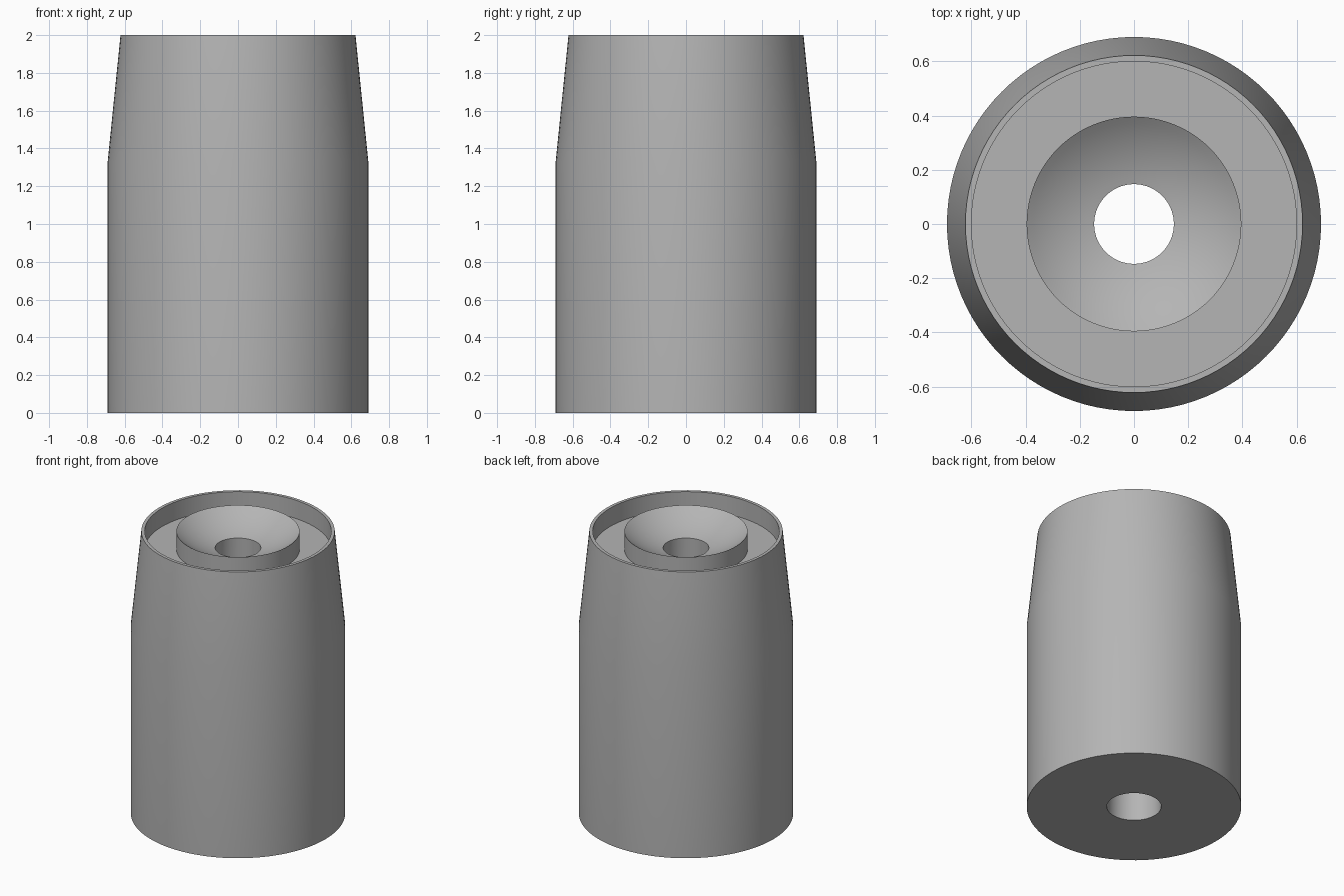
import bpy, bmesh, math

cube = bpy.data.objects.get("Cube")
if cube:
    bpy.data.objects.remove(cube, do_unlink=True)

SEGMENTS = 96

# Single grey material
grey = bpy.data.materials.new("plain grey")
grey.use_nodes = True
colour = (0.46, 0.46, 0.46, 1)
grey.diffuse_color = colour
grey.node_tree.nodes["Principled BSDF"].inputs["Base Color"].default_value = colour


def lathe(name, profile):
    """Revolve a closed (radius, height) profile around z."""
    bm = bmesh.new()
    rings = []
    for radius, z in profile:
        angles = [2 * math.pi * i / SEGMENTS for i in range(SEGMENTS)]
        rings.append([bm.verts.new((radius * math.cos(a), radius * math.sin(a), z))
                      for a in angles])
    for ring, following in zip(rings, rings[1:] + rings[:1]):
        for i in range(SEGMENTS):
            j = (i + 1) % SEGMENTS
            bm.faces.new((ring[i], ring[j], following[j], following[i]))
    bmesh.ops.recalc_face_normals(bm, faces=bm.faces)
    mesh = bpy.data.meshes.new(name)
    bm.to_mesh(mesh)
    bm.free()
    mesh.materials.append(grey)
    obj = bpy.data.objects.new(name, mesh)
    bpy.context.collection.objects.link(obj)
    bpy.ops.object.select_all(action="DESELECT")
    obj.select_set(True)
    bpy.context.view_layer.objects.active = obj
    bpy.ops.object.shade_smooth_by_angle(angle=math.radians(20))
    return obj


# Outer wall: straight lower part, tapered top, thin rim
outer = [(0.175, 0), (0.69, 0), (0.69, 1.33), (0.622, 2)]
# Ring-shaped trough between the rim and the central post
trough = [(0.6, 2), (0.6, 1.87), (0.396, 1.87)]
# Spherical dish on the post, running down to the through hole
post_radius, hole_radius, centre_z = 0.396, 0.147, 2.515
dish_radius = math.hypot(post_radius, centre_z - 2)
steps = 10
dish = []
for i in range(steps + 1):
    r = post_radius + (hole_radius - post_radius) * i / steps
    dish.append((r, centre_z - math.sqrt(dish_radius ** 2 - r ** 2)))

lathe("tapered_sleeve_with_dished_post", outer + trough + dish)
